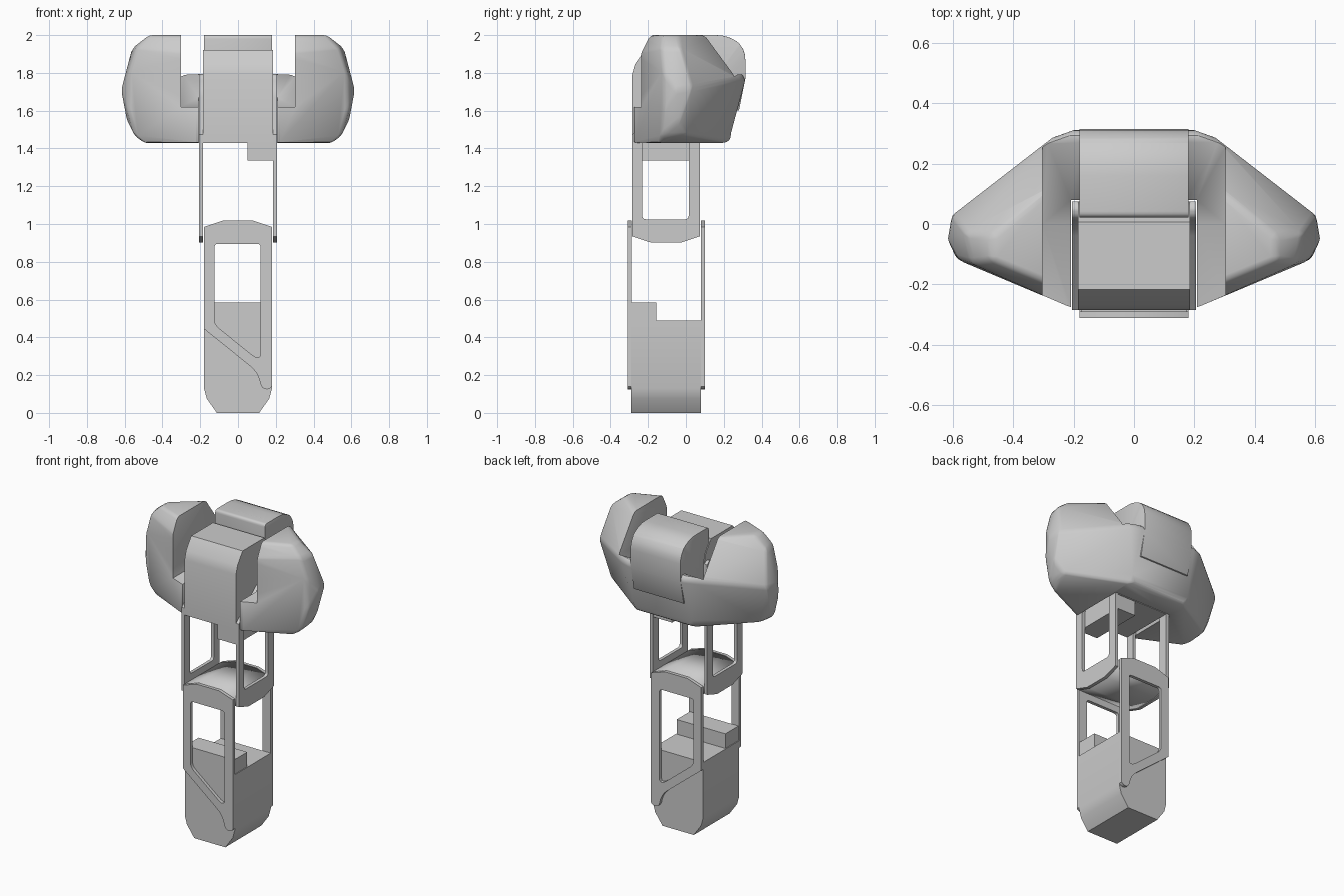
import bpy, bmesh, math
from mathutils import Matrix, Vector

cube = bpy.data.objects.get("Cube")
if cube:
    bpy.data.objects.remove(cube, do_unlink=True)

grey = bpy.data.materials.new("plain grey")
grey.use_nodes = True
GREY = (0.6, 0.6, 0.6, 1)
grey.diffuse_color = GREY
grey.node_tree.nodes["Principled BSDF"].inputs["Base Color"].default_value = GREY

CENTRE = Matrix.Translation((0, -0.105, 0))
# Upper link is the lower one turned a quarter and flipped upside down
FLIP = CENTRE @ Matrix(((0, -1, 0, 0), (1, 0, 0, 0), (0, 0, -1, 1.92), (0, 0, 0, 1)))
ALONG_Y = Matrix.Rotation(math.pi / 2, 4, 'X')                        # profile in x, z
ALONG_X = Matrix(((0, 0, 1, 0), (1, 0, 0, 0), (0, 1, 0, 0), (0, 0, 0, 1)))  # profile in y, z


def finish(name, bm):
    bmesh.ops.remove_doubles(bm, verts=bm.verts, dist=0.0002)
    bmesh.ops.recalc_face_normals(bm, faces=bm.faces)
    mesh = bpy.data.meshes.new(name)
    bm.to_mesh(mesh)
    bm.free()
    mesh.materials.append(grey)
    obj = bpy.data.objects.new(name, mesh)
    bpy.context.collection.objects.link(obj)
    return obj


def rounded(points, steps=4):
    """Round each corner (x, y, radius); radius may be left out."""
    out, n = [], len(points)
    for i, p in enumerate(points):
        c = Vector(p[:2])
        r = p[2] if len(p) > 2 else 0
        if not r:
            out.append(c)
            continue
        a = c + (Vector(points[i - 1][:2]) - c).normalized() * r
        b = c + (Vector(points[(i + 1) % n][:2]) - c).normalized() * r
        for k in range(steps + 1):
            t = k / steps
            out.append(a * (1 - t) ** 2 + c * 2 * t * (1 - t) + b * t * t)
    return out


def prism(name, loops, half, matrix):
    """Extrude a filled profile; later loops are holes."""
    curve = bpy.data.curves.new(name, 'CURVE')
    curve.dimensions, curve.fill_mode, curve.extrude = '2D', 'BOTH', half
    for loop in loops:
        pts = rounded(loop)
        spline = curve.splines.new('POLY')
        spline.points.add(len(pts) - 1)
        for sp, p in zip(spline.points, pts):
            sp.co = (p.x, p.y, 0, 1)
        spline.use_cyclic_u = True
    temp = bpy.data.objects.new(name, curve)
    mesh = bpy.data.meshes.new_from_object(temp)
    bm = bmesh.new()
    bm.from_mesh(mesh)
    bm.transform(matrix)
    bpy.data.objects.remove(temp)
    bpy.data.meshes.remove(mesh)
    return finish(name, bm)


def box(name, lo, hi, matrix=Matrix()):
    lo, hi = Vector(lo), Vector(hi)
    bm = bmesh.new()
    bmesh.ops.create_cube(bm, size=1)
    bm.transform(matrix @ Matrix.Translation((lo + hi) / 2) @ Matrix.Diagonal((*(hi - lo), 1)))
    return finish(name, bm)


def apply_modifiers(obj):
    bpy.context.view_layer.update()
    dg = bpy.context.evaluated_depsgraph_get()
    mesh = bpy.data.meshes.new_from_object(obj.evaluated_get(dg))
    obj.modifiers.clear()
    obj.data = mesh


def boolean(obj, tool, operation):
    mod = obj.modifiers.new("cut", 'BOOLEAN')
    mod.operation, mod.object, mod.solver = operation, tool, 'EXACT'
    apply_modifiers(obj)
    bpy.data.objects.remove(tool, do_unlink=True)


def bevel(obj, width, segments, angle):
    mod = obj.modifiers.new("round", 'BEVEL')
    mod.width, mod.segments = width, segments
    mod.limit_method, mod.angle_limit = 'ANGLE', math.radians(angle)
    apply_modifiers(obj)


def smooth(obj, angle):
    bpy.ops.object.select_all(action='DESELECT')
    obj.select_set(True)
    bpy.context.view_layer.objects.active = obj
    bpy.ops.object.shade_smooth_by_angle(angle=math.radians(angle))


# Link profiles
ARCH = [(0.18, 0.985), (0.08, 1.018), (-0.08, 1.018), (-0.18, 0.985)]
PLATE = [(0.18, 0.14), *ARCH, (-0.18, 0.445), (0.105, 0.215, 0.05), (0.125, 0.125, 0.03), (0.165, 0.125, 0.015)]
WINDOW = [(-0.125, 0.895, 0.02), (0.12, 0.895, 0.02), (0.12, 0.285, 0.03), (0.085, 0.298, 0.02), (-0.125, 0.468, 0.03)]
BODY = [(-0.18, 0.49), (-0.18, 0.13), (-0.165, 0.075), (-0.112, 0), (0.112, 0), (0.165, 0.075), (0.18, 0.13), (0.18, 0.49)]

# Two links, each a body with a step and two windowed side plates
for level, place in (("lower", CENTRE), ("upper", FLIP)):
    smooth(prism(level + "_body", [BODY], 0.185, place @ ALONG_Y), 35)
    box(level + "_step", (-0.175, -0.185, 0.48), (0.175, -0.05, 0.585), place)
    for side, y in (("first", -0.195), ("second", 0.195)):
        smooth(prism(f"{level}_{side}_plate", [PLATE, WINDOW], 0.0105,
                     place @ Matrix.Translation((0, y, 0)) @ ALONG_Y), 35)

# Saddle joint between links: arched along one axis on top, along the other below
joint = prism("saddle_joint", [[(-0.18, 0.7), (0.18, 0.7), *ARCH]], 0.185, CENTRE @ ALONG_Y)
under = prism("joint_tool", [[(-0.18, 0.7), (0.18, 0.7), *ARCH]], 0.185, FLIP @ ALONG_Y)
boolean(joint, under, 'INTERSECT')

# Cowl: faceted shell, mirrored half outline
HALF = [(0.2, -0.28, 1.43), (0.2, -0.28, 1.9), (0.2, -0.23, 2.0),
        (0.5, -0.14, 1.43), (0.55, -0.13, 1.47), (0.585, -0.12, 1.6), (0.58, -0.12, 1.8),
        (0.54, -0.13, 1.93), (0.47, -0.12, 2.0), (0.47, -0.04, 2.0), (0.56, -0.03, 1.93),
        (0.618, -0.05, 1.71), (0.605, 0.03, 1.72), (0.59, -0.03, 1.55), (0.54, 0.0, 1.47),
        (0.3, 0.1, 2.0), (0.27, 0.29, 1.77), (0.2, 0.315, 1.77), (0.2, 0.24, 1.46), (0.2, 0.22, 1.43)]
bm = bmesh.new()
for x, y, z in HALF:
    for s in (1, -1):
        bm.verts.new((s * x, y, z))
result = bmesh.ops.convex_hull(bm, input=bm.verts)
loose = [v for v in bm.verts if not v.link_faces]
bmesh.ops.delete(bm, geom=loose, context='VERTS')
bmesh.ops.dissolve_limit(bm, angle_limit=math.radians(3), verts=bm.verts, edges=bm.edges)
cowl = finish("cowl", bm)
bevel(cowl, 0.022, 2, 20)

# Slots beside the upper body, with a ramp rising to the back
SLOT = [(-0.5, 1.62), (0, 1.62), (0.27, 1.79), (0.6, 1.83), (0.6, 2.3), (-0.5, 2.3)]
for x in (-0.24, 0.24):
    tool = prism("slot_tool", [SLOT], 0.063, Matrix.Translation((x, 0, 0)) @ ALONG_X)
    boolean(cowl, tool, 'DIFFERENCE')
# Channel that holds the upper link
boolean(cowl, box("channel_tool", (-0.208, -0.6, 1.2), (0.208, 0.08, 2.3)), 'DIFFERENCE')
bevel(cowl, 0.01, 2, 50)
smooth(cowl, 30)

# Rounded hump behind the upper body
HUMP = [(0.022, 1.6), (0.022, 2.0, 0.02), (0.23, 2.0, 0.07), (0.314, 1.93, 0.06), (0.314, 1.77), (0.28, 1.6)]
hump = prism("back_hump", [HUMP], 0.18, ALONG_X)
bevel(hump, 0.012, 2, 50)
smooth(hump, 30)
